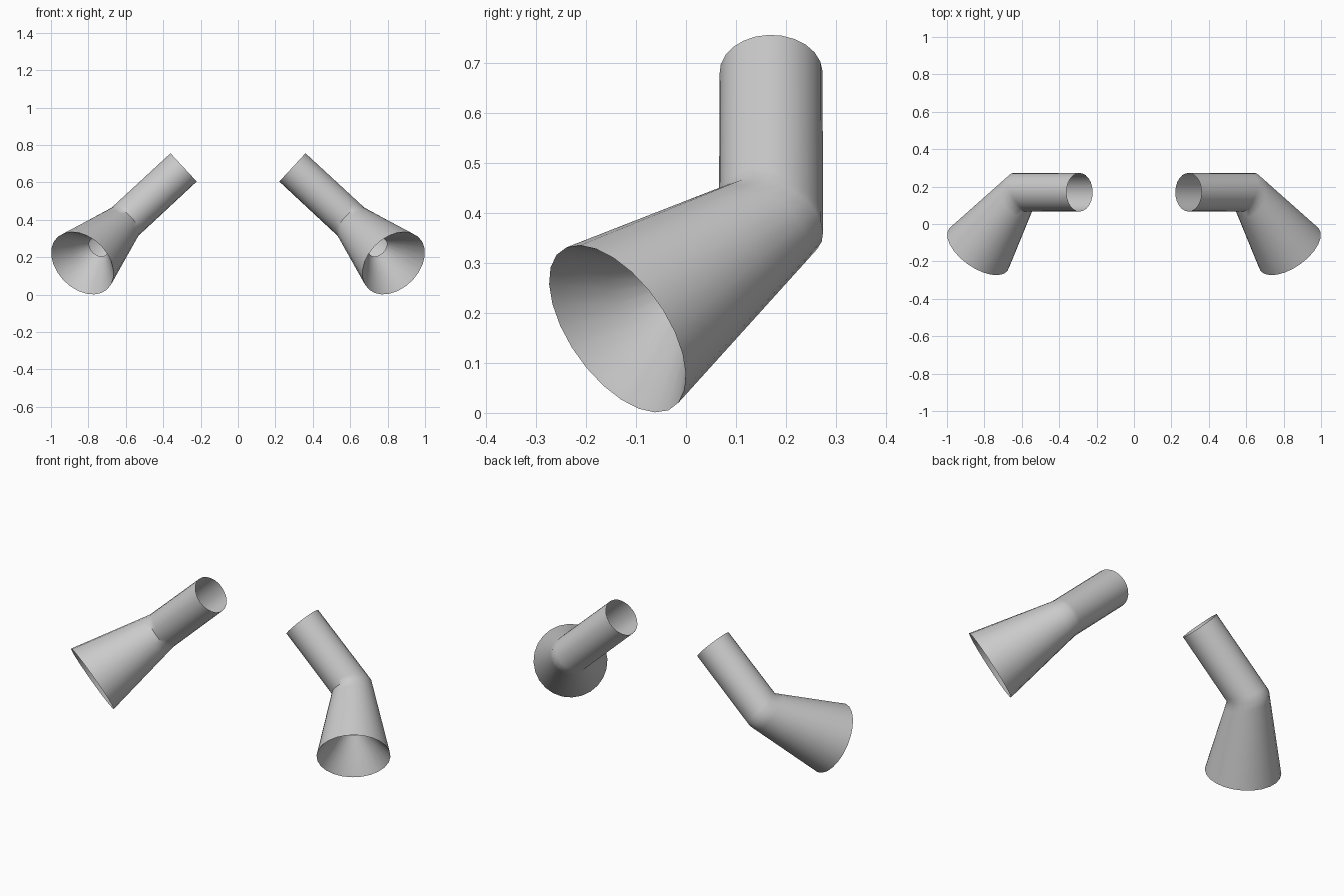
import bpy, bmesh, math
from mathutils import Vector

if "Cube" in bpy.data.objects:
    bpy.data.objects.remove(bpy.data.objects["Cube"])

SIDES = 24
grey = bpy.data.materials.new("light grey cloth")
grey.diffuse_color = (0.6, 0.6, 0.6, 1)
grey.use_nodes = True
grey.node_tree.nodes["Principled BSDF"].inputs["Base Color"].default_value = grey.diffuse_color

# Centre line of the right sleeve: shoulder -> elbow -> flared cuff
shoulder = Vector((0.291, 0.17, 0.68))
elbow = Vector((0.606, 0.17, 0.388))
cuff = Vector((0.832, -0.137, 0.168))
upper = (elbow - shoulder).normalized()
lower = Vector((0.5, -0.705, -0.5)).normalized()
side = upper.cross(lower).normalized()
mitre = (upper + lower).normalized()


def circle(centre, axis, radius):
    up = side.cross(axis).normalized()
    angles = [2 * math.pi * i / SIDES for i in range(SIDES)]
    return [centre + radius * (math.cos(a) * side + math.sin(a) * up) for a in angles]


def elbow_ring(radius):
    # Circle slid along the upper arm onto the slanted elbow plane
    return [p + upper * ((elbow - p).dot(mitre) / upper.dot(mitre))
            for p in circle(elbow, upper, radius)]


def blend(a, b, t):
    return [p.lerp(q, t) for p, q in zip(a, b)]


def build_sleeve(name, sign):
    top = circle(shoulder, upper, 0.103)
    bend = elbow_ring(0.104)
    rim = circle(cuff, lower, 0.193)
    rings = [top, blend(top, bend, 0.5), blend(top, bend, 0.93), bend]
    rings += [blend(bend, rim, t) for t in (0.1, 0.4, 0.7, 0.95)]
    rings.append(rim)
    # Lining of the cuff, narrowing to a small wrist opening
    for depth, radius in ((0.012, 0.182), (0.09, 0.12), (0.17, 0.057)):
        rings.append(circle(cuff - lower * depth, lower, radius))

    bm = bmesh.new()
    loops = [[bm.verts.new((p.x * sign, p.y, p.z)) for p in ring] for ring in rings]
    for a, b in zip(loops, loops[1:]):
        for i in range(SIDES):
            j = (i + 1) % SIDES
            quad = (a[i], a[j], b[j], b[i])
            bm.faces.new(quad if sign < 0 else quad[::-1])
    # Make the outer cloth face outwards
    bm.normal_update()
    bm.faces.ensure_lookup_table()
    face = bm.faces[0]
    out = face.calc_center_median() - Vector((shoulder.x * sign, shoulder.y, shoulder.z))
    along = Vector((upper.x * sign, upper.y, upper.z))
    if face.normal.dot(out - along * out.dot(along)) < 0:
        bmesh.ops.reverse_faces(bm, faces=bm.faces[:])
    mesh = bpy.data.meshes.new(name)
    bm.to_mesh(mesh)
    bm.free()
    mesh.materials.append(grey)
    obj = bpy.data.objects.new(name, mesh)
    bpy.context.collection.objects.link(obj)
    bpy.ops.object.select_all(action='DESELECT')
    obj.select_set(True)
    bpy.context.view_layer.objects.active = obj
    bpy.ops.object.shade_smooth_by_angle(angle=math.radians(50))


build_sleeve("right_sleeve", 1)
build_sleeve("left_sleeve", -1)
